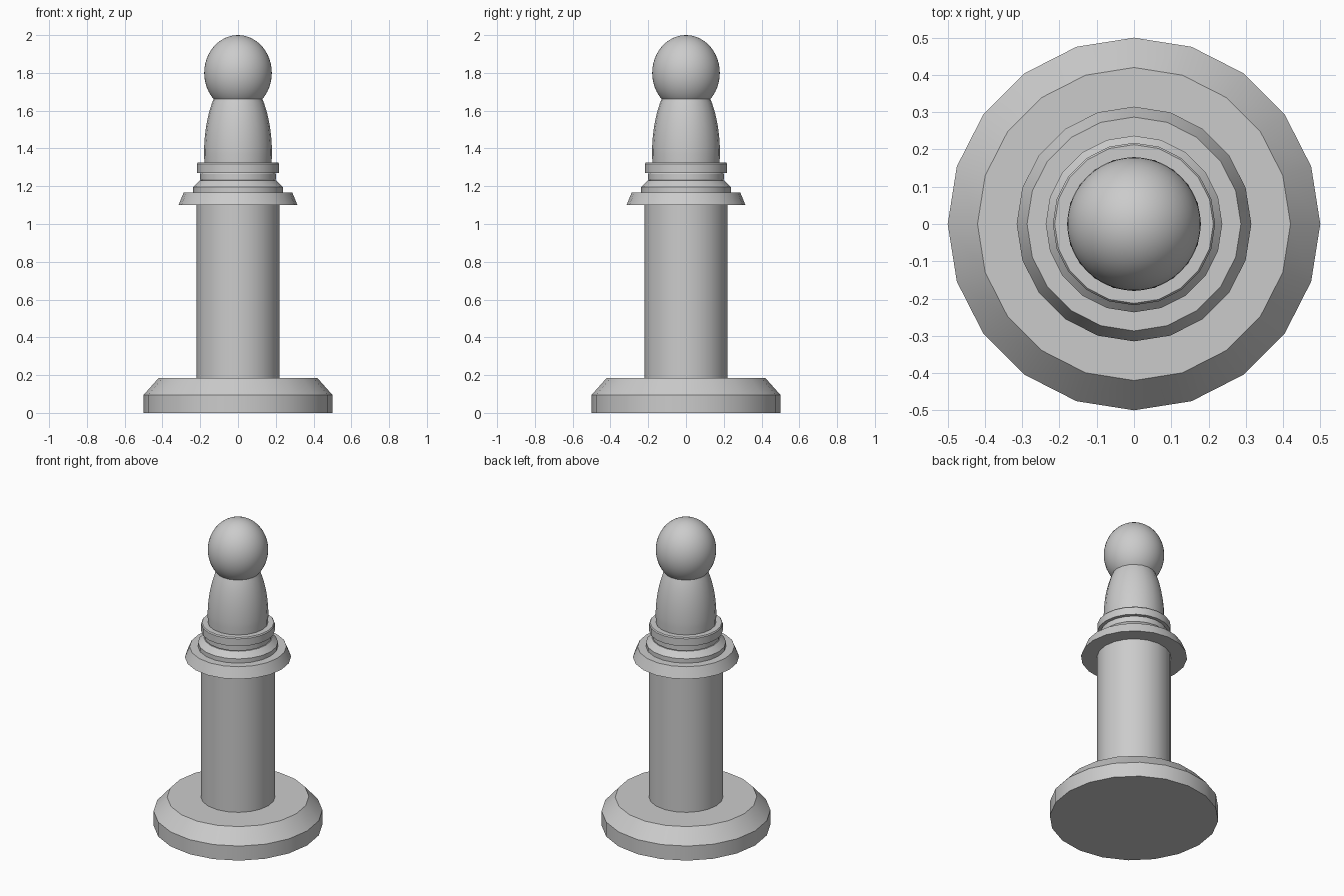
import bpy, bmesh, math

if "Cube" in bpy.data.objects:
    bpy.data.objects.remove(bpy.data.objects["Cube"])

SIDES = 20


def lathe(name, profile, sides=SIDES):
    """Turn a list of (radius, z) points, bottom to top, into a capped solid."""
    bm = bmesh.new()
    rings = []
    for r, z in profile:
        rings.append([bm.verts.new((r * math.cos(2 * math.pi * i / sides),
                                    r * math.sin(2 * math.pi * i / sides), z))
                      for i in range(sides)])
    for low, high in zip(rings, rings[1:]):
        for i in range(sides):
            j = (i + 1) % sides
            bm.faces.new((low[i], low[j], high[j], high[i]))
    bm.faces.new(rings[0][::-1])
    bm.faces.new(rings[-1])
    mesh = bpy.data.meshes.new(name)
    bm.to_mesh(mesh)
    bm.free()
    obj = bpy.data.objects.new(name, mesh)
    bpy.context.collection.objects.link(obj)
    smooth(obj)
    return obj


def smooth(obj):
    bpy.ops.object.select_all(action='DESELECT')
    obj.select_set(True)
    bpy.context.view_layer.objects.active = obj
    bpy.ops.object.shade_smooth_by_angle(angle=math.radians(30))


# Chamfered foot and straight column
lathe("base", [(0.50, 0.0), (0.50, 0.095), (0.42, 0.185)])
lathe("column", [(0.22, 0.18), (0.22, 1.11)])

# Stacked collar rings
lathe("wide_collar", [(0.315, 1.10), (0.287, 1.168)])
lathe("stepped_collar", [(0.237, 1.16), (0.237, 1.196), (0.203, 1.23)])
lathe("neck_ring", [(0.19, 1.22), (0.20, 1.235), (0.20, 1.265), (0.19, 1.28)])
lathe("top_ring", [(0.218, 1.27), (0.218, 1.318), (0.213, 1.325)])

# Domed neck: elliptical taper up to the head
neck = [(0.177, 1.31)]
for k in range(11):
    z = 1.37 + 0.03 * k
    neck.append((0.18 * math.sqrt(1 - ((z - 1.37) / 0.42) ** 2), z))
lathe("neck", neck)

# Slightly tall ball head
bpy.ops.mesh.primitive_uv_sphere_add(segments=48, ring_count=24, location=(0, 0, 1.80))
head = bpy.context.object
head.name = "head"
head.scale = (0.179, 0.179, 0.20)
bpy.ops.object.transform_apply(location=False, rotation=False, scale=True)
smooth(head)
